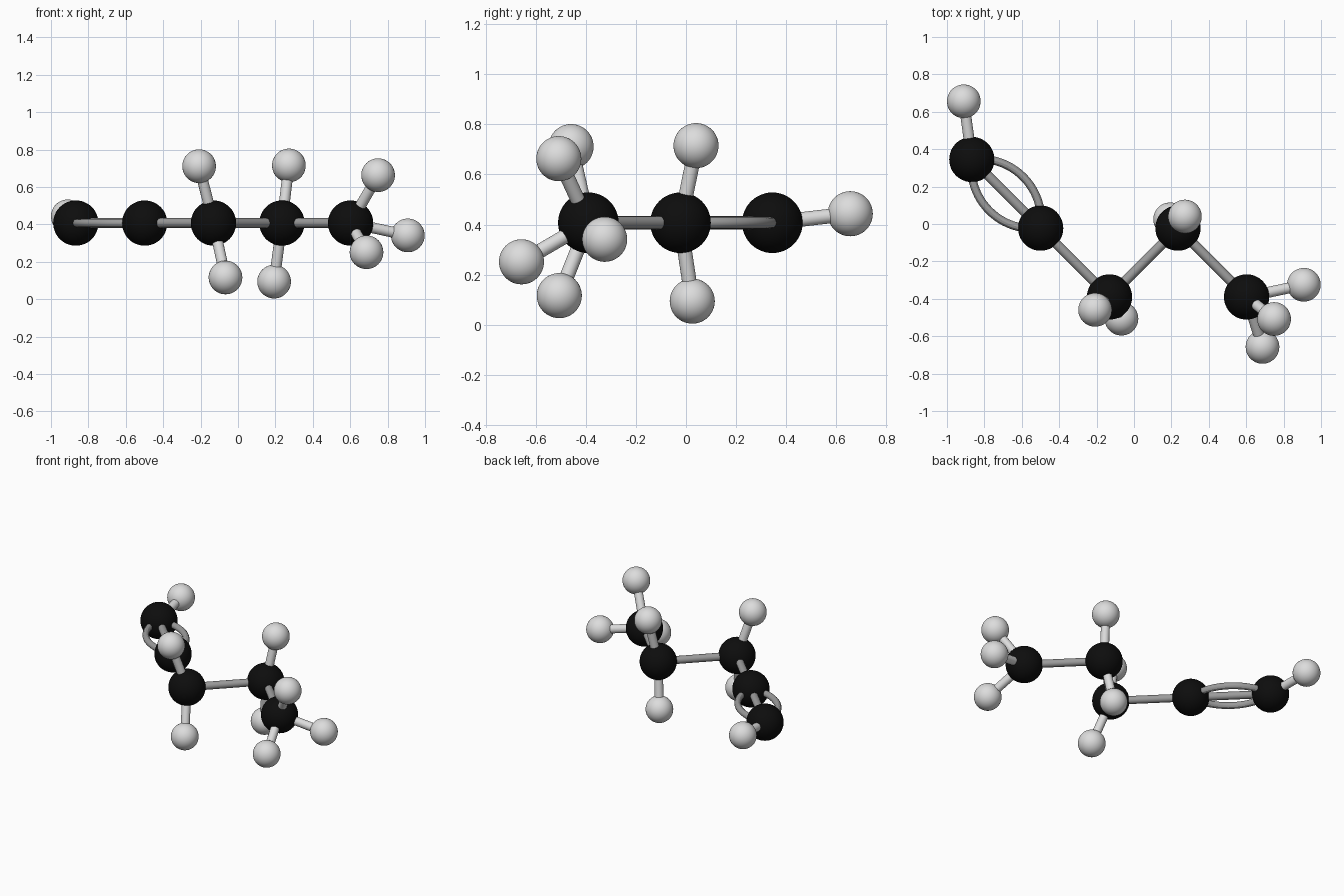
import bpy, math
from mathutils import Vector

if "Cube" in bpy.data.objects:
    bpy.data.objects.remove(bpy.data.objects["Cube"])


def material(name, value):
    m = bpy.data.materials.new(name)
    m.diffuse_color = (value, value, value, 1)
    m.use_nodes = True
    m.node_tree.nodes["Principled BSDF"].inputs["Base Color"].default_value = m.diffuse_color
    return m


BLACK = material("carbon black", 0.004)
WHITE = material("hydrogen white", 0.72)
GREY = material("bond grey", 0.33)


def finish(name, mat):
    ob = bpy.context.object
    ob.name = name
    ob.data.materials.append(mat)
    bpy.ops.object.shade_smooth_by_angle()


def atom(name, pos, radius, mat):
    bpy.ops.mesh.primitive_uv_sphere_add(segments=48, ring_count=24, radius=radius, location=pos)
    finish(name, mat)


def bond(name, a, b, radius, mat):
    d = b - a
    bpy.ops.mesh.primitive_cylinder_add(vertices=24, radius=radius, depth=d.length, location=(a + b) / 2,
                                        rotation=d.to_track_quat('Z', 'Y').to_euler())
    finish(name, mat)


def curved_bond(name, a, b, sagitta, radius, mat):
    """Circular arc tube between two atoms, bulging sideways in the xy plane."""
    half = (b - a).length / 2
    along = (b - a).normalized()
    side = along.cross(Vector((0, 0, 1))) * math.copysign(1, sagitta)
    s = abs(sagitta)
    R = (half * half + s * s) / (2 * s)
    sweep = math.asin(half / R)
    cu = bpy.data.curves.new(name, 'CURVE')
    cu.dimensions = '3D'
    cu.bevel_depth = radius
    cu.bevel_resolution = 4
    cu.use_fill_caps = True
    n = 24
    sp = cu.splines.new('POLY')
    sp.points.add(n)
    for i, p in enumerate(sp.points):
        t = sweep * (2 * i / n - 1)
        v = (a + b) / 2 + along * R * math.sin(t) + side * (R * math.cos(t) - R + s)
        p.co = (*v, 1)
    ob = bpy.data.objects.new(name, cu)
    bpy.context.collection.objects.link(ob)
    bpy.ops.object.select_all(action='DESELECT')
    ob.select_set(True)
    bpy.context.view_layer.objects.active = ob
    bpy.ops.object.convert(target='MESH')
    finish(name, mat)


# zigzag carbon chain
Z = 0.407
carbons = [Vector((x, y, Z)) for x, y in
           [(-0.867, 0.345), (-0.499, -0.022), (-0.131, -0.39), (0.235, -0.022), (0.602, -0.39)]]
# hydrogens: (carbon index, position)
hydrogens = [
    (0, (-0.91, 0.656, 0.443)),
    (2, (-0.208, -0.459, 0.711)), (2, (-0.067, -0.506, 0.116)),
    (3, (0.272, 0.04, 0.715)), (3, (0.193, 0.025, 0.094)),
    (4, (0.749, -0.508, 0.663)), (4, (0.908, -0.325, 0.341)), (4, (0.687, -0.657, 0.251)),
]

for i, c in enumerate(carbons):
    atom(f"carbon_atom_{i + 1}", c, 0.121, BLACK)
for i in range(4):
    bond(f"carbon_bond_{i + 1}", carbons[i], carbons[i + 1], 0.026, GREY)

# outer two strands of the triple bond
for k, s in (("left", -0.128), ("right", 0.128)):
    curved_bond(f"triple_bond_{k}", carbons[0], carbons[1], s, 0.022, GREY)

for i, (c, p) in enumerate(hydrogens):
    atom(f"hydrogen_atom_{i + 1}", p, 0.09, WHITE)
    bond(f"hydrogen_bond_{i + 1}", carbons[c], Vector(p), 0.029, WHITE)
